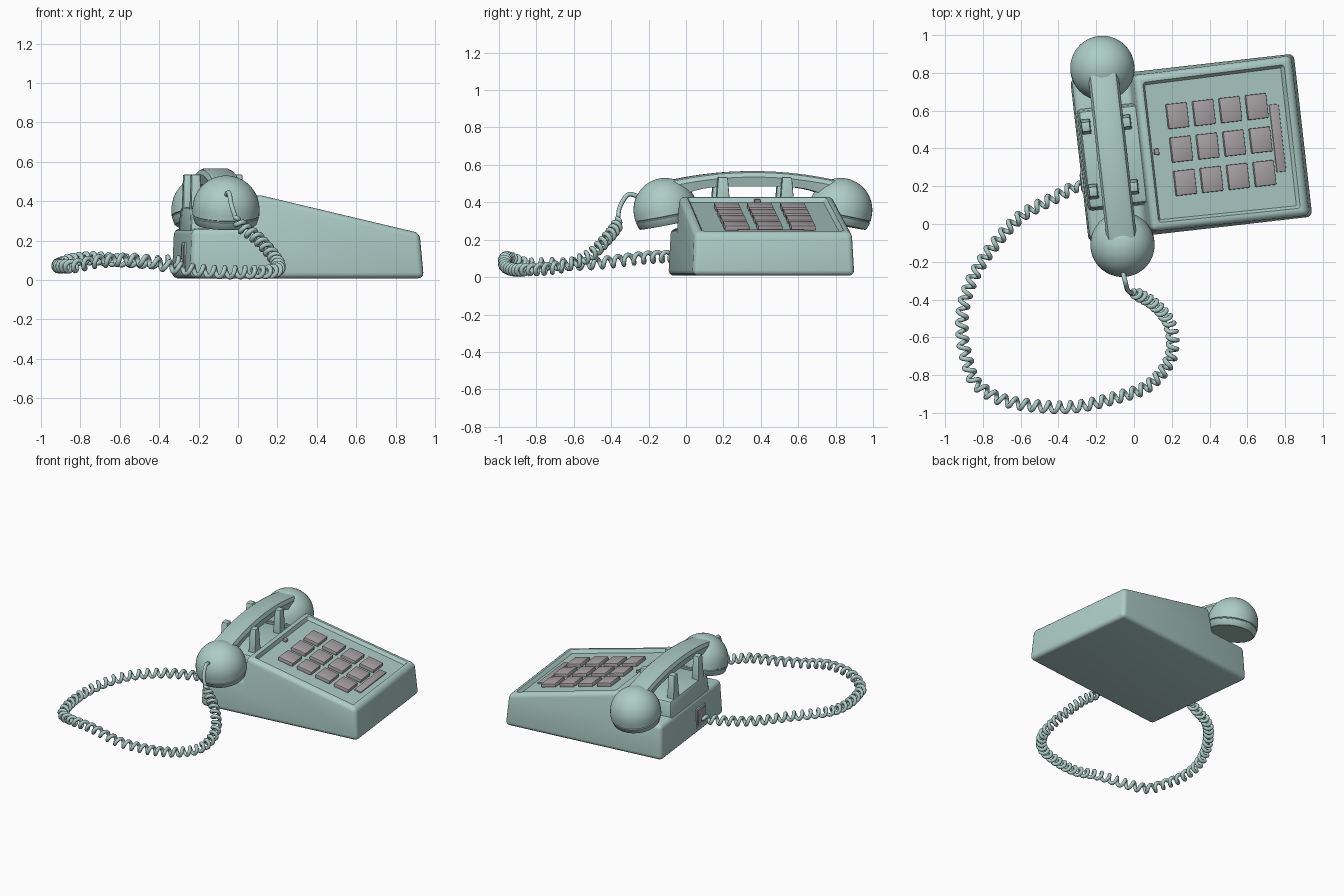
import bpy, bmesh, math
from mathutils import Vector, Matrix

if "Cube" in bpy.data.objects:
    bpy.data.objects.remove(bpy.data.objects["Cube"])

TURN = Matrix.Rotation(math.radians(6.5), 4, 'Z')   # the phone sits slightly turned
MID = 0.366                                         # centre line of the phone
SLOPE = -0.236


def material(name, rgb):
    m = bpy.data.materials.new(name)
    m.use_nodes = True
    m.diffuse_color = (*rgb, 1)
    m.node_tree.nodes["Principled BSDF"].inputs["Base Color"].default_value = (*rgb, 1)
    return m


TEAL = material("pale teal", (0.42, 0.61, 0.57))
GREY = material("warm grey", (0.40, 0.37, 0.375))


def finish(bm, name, mat, turn=TURN):
    bmesh.ops.recalc_face_normals(bm, faces=bm.faces)
    bm.transform(turn)
    me = bpy.data.meshes.new(name)
    bm.to_mesh(me)
    bm.free()
    me.materials.append(mat)
    ob = bpy.data.objects.new(name, me)
    bpy.context.collection.objects.link(ob)
    bpy.ops.object.select_all(action='DESELECT')
    ob.select_set(True)
    bpy.context.view_layer.objects.active = ob
    bpy.ops.object.shade_smooth_by_angle(angle=math.radians(35))
    return ob


def loft(rings, close=True):
    """Skin a list of equal rings and cap both ends."""
    bm = bmesh.new()
    rows = [[bm.verts.new(p) for p in ring] for ring in rings]
    n = len(rows[0])
    for a, b in zip(rows, rows[1:]):
        for i in range(n):
            j = (i + 1) % n
            bm.faces.new((a[i], a[j], b[j], b[i]))
    bm.faces.new(rows[0])
    bm.faces.new(rows[-1])
    bmesh.ops.recalc_face_normals(bm, faces=bm.faces)
    return bm


def bevel(bm, width, segments=2):
    bmesh.ops.bevel(bm, geom=bm.edges[:], offset=width, segments=segments,
                    profile=0.5, affect='EDGES', clamp_overlap=True)


def block(name, mat, centre, size, taper=(1, 1), tilt=0.0, round_by=0.006):
    """Rounded box, optionally narrowed at the top and tilted about y."""
    bm = bmesh.new()
    bmesh.ops.create_cube(bm, size=1)
    for v in bm.verts:
        k = taper if v.co.z > 0 else (1, 1)
        v.co = Vector((v.co.x * size[0] * k[0], v.co.y * size[1] * k[1], v.co.z * size[2]))
    bevel(bm, round_by)
    bm.transform(Matrix.Translation(centre) @ Matrix.Rotation(tilt, 4, 'Y'))
    return finish(bm, name, mat)


# Body: wedge with a low rear deck, then a sunken keypad panel
profile = [(-0.25, 0.008), (0.945, 0.008), (0.925, 0.238), (0.09, 0.435),
           (0.06, 0.26), (-0.24, 0.26)]


def side(sign):
    return [(u, MID + sign * (0.436 - 0.05 * z), z) for u, z in profile]


bm = loft([side(-1), side(1)])
bevel(bm, 0.03, 4)


def panel_face():
    faces = [f for f in bm.faces if f.normal.z > 0.9 and f.normal.x > 0.15]
    return max(faces, key=lambda f: f.calc_area())


bmesh.ops.inset_region(bm, faces=[panel_face()], thickness=0.016)
bmesh.ops.bevel(bm, geom=panel_face().verts[:], offset=0.02, segments=3,
                profile=0.5, affect='VERTICES', clamp_overlap=True)
bm.normal_update()
bmesh.ops.inset_region(bm, faces=[panel_face()], thickness=0.015, depth=-0.024)
finish(bm, "phone_body", TEAL)

# Cradle and its four prongs
block("cradle", TEAL, (-0.065, MID, 0.29), (0.34, 0.55, 0.16), (0.94, 0.94), round_by=0.02)
for u in (-0.195, 0.02):
    for v in (0.195, 0.54):
        block("cradle_prong", TEAL, (u, v, 0.435), (0.055, 0.085, 0.2), (0.8, 0.6))


# Keypad, number strip and lamp, set on the sloping panel
def on_panel(name, mat, u, v, size, lift):
    z = 0.433 + SLOPE * (u - 0.1) + lift
    block(name, mat, (u, v, z), size, tilt=math.atan(-SLOPE), round_by=0.005)


for i in range(4):
    for j in range(3):
        on_panel("key", GREY, 0.293 + 0.141 * i, 0.188 + 0.178 * j, (0.112, 0.132, 0.03), -0.015)
on_panel("number_strip", GREY, 0.807, MID, (0.052, 0.36, 0.012), -0.021)
on_panel("lamp", GREY, 0.162, MID, (0.026, 0.034, 0.02), -0.012)

# Cord socket on the rear wall
block("socket_frame", TEAL, (-0.246, 0.25, 0.12), (0.014, 0.12, 0.14), round_by=0.004)
block("socket_plate", GREY, (-0.25, 0.25, 0.12), (0.014, 0.09, 0.11), round_by=0.004)

# Handset handle: arched loft with chamfered top
rings = []
for k in range(25):
    t = -1 + k / 12
    top = 0.567 - 0.055 * t * t
    low = 0.485 - 0.11 * t ** 4
    half = [(0.052, top), (0.068, top - 0.008), (0.08, top - 0.032), (0.068, low)]
    shape = half + [(-x, z) for x, z in reversed(half)]
    rings.append([(-0.073 + x, MID + 0.47 * t, z) for x, z in shape])
finish(loft(rings), "handset_handle", TEAL)

# Handset cups: lathed dome, seam groove and lower cap
R = 0.17
outline = [(R * math.sin(a), R * math.cos(a)) for a in (math.radians(3 + 87 * i / 14) for i in range(15))]
outline += [(R, -0.03), (0.164, -0.033), (0.164, -0.037), (0.168, -0.04),
            (0.157, -0.074), (0.15, -0.08)]
for name, v, lean in (("mouth_cup", -0.103, 1), ("ear_cup", 0.84, -1)):
    rings = [[(r * math.cos(a), r * math.sin(a), z) for a in (math.tau * i / 48 for i in range(48))]
             for r, z in outline]
    bm = loft(rings)
    bm.transform(Matrix.Translation((-0.073, v, 0.36)) @
                 Matrix.Rotation(math.radians(11 * lean), 4, 'X'))
    finish(bm, name, TEAL)

# Cord: guide path from the mouth cup round to the socket
path = [Vector(p) for p in (
    (-0.06, -0.25, 0.43), (-0.045, -0.31, 0.44), (-0.03, -0.355, 0.37), (0.01, -0.37, 0.28),
    (0.1, -0.42, 0.21), (0.18, -0.51, 0.12), (0.205, -0.62, 0.07), (0.18, -0.74, 0.045),
    (0.07, -0.86, 0.04), (-0.1, -0.92, 0.04), (-0.3, -0.965, 0.06), (-0.5, -0.965, 0.1),
    (-0.7, -0.93, 0.095), (-0.83, -0.85, 0.07), (-0.88, -0.74, 0.07), (-0.91, -0.58, 0.07),
    (-0.9, -0.42, 0.08), (-0.84, -0.26, 0.1), (-0.74, -0.11, 0.11), (-0.6, 0.04, 0.1),
    (-0.42, 0.14, 0.09), (-0.27, 0.22, 0.1))]


def spline(pts, steps=40):
    """Catmull-Rom samples through the guide points."""
    ext = [2 * pts[0] - pts[1]] + pts + [2 * pts[-1] - pts[-2]]
    for a, b, c, d in zip(ext, ext[1:], ext[2:], ext[3:]):
        for s in range(steps):
            t = s / steps
            yield 0.5 * (2 * b + (c - a) * t + (2 * a - 5 * b + 4 * c - d) * t * t
                         + (3 * b - a - 3 * c + d) * t ** 3)
    yield pts[-1]


samples = list(spline(path))
total = sum((b - a).length for a, b in zip(samples, samples[1:]))
coil, run, phase = [], 0.0, 0.0
for a, b in zip(samples, samples[1:]):
    step = (b - a).length
    tangent = (b - a).normalized()
    across = tangent.cross(Vector((0, 0, 1))).normalized()
    upward = across.cross(tangent)
    run += step
    radius = 0.025 * min(max((run - 0.2) / 0.06, 0), 1) * min((total - run) / 0.05, 1)
    pitch = 0.033 + 0.027 * min(run / total / 0.4, 1)
    phase += math.tau * step / pitch
    coil.append(a + radius * (math.cos(phase) * across + math.sin(phase) * upward))

curve = bpy.data.curves.new("coiled_cord", 'CURVE')
curve.dimensions = '3D'
curve.bevel_depth = 0.0125
curve.bevel_resolution = 2
curve.use_fill_caps = True
line = curve.splines.new('POLY')
line.points.add(len(coil) - 1)
for point, co in zip(line.points, coil):
    point.co = (*co, 1)
line.use_smooth = True
curve.materials.append(TEAL)
bpy.context.collection.objects.link(bpy.data.objects.new("coiled_cord", curve))
